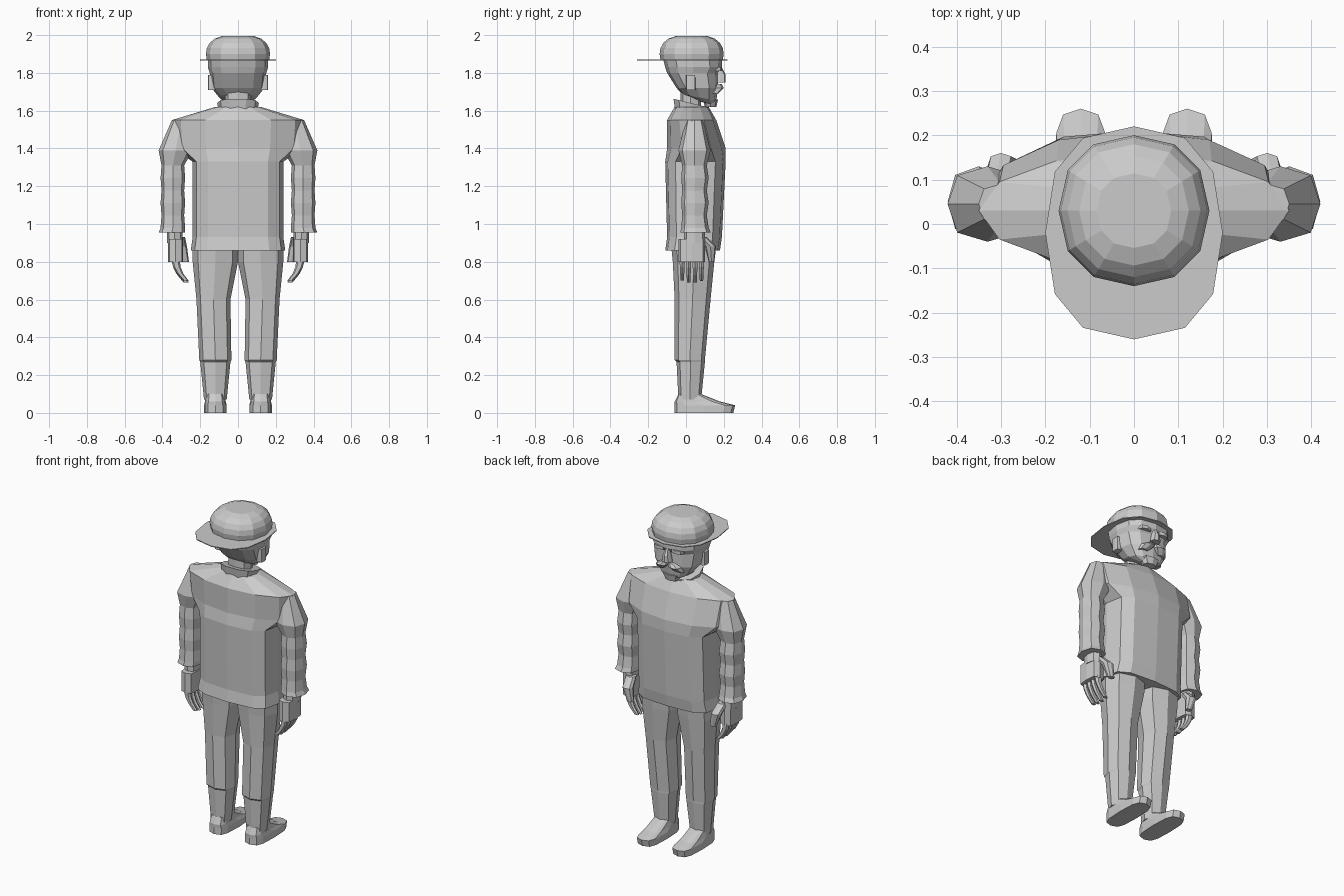
import bpy, bmesh, math

cube = bpy.data.objects.get("Cube")
if cube:
    bpy.data.objects.remove(cube)

grey = bpy.data.materials.new("plain grey")
grey.use_nodes = True
colour = (.6, .6, .6, 1)
grey.diffuse_color = colour
grey.node_tree.nodes["Principled BSDF"].inputs["Base Color"].default_value = colour


def power(value, exponent):
    return math.copysign(abs(value) ** exponent, value)


def section(height, width, back, front, centre=0, sides=8, boxy=.8, slope=0):
    """Rounded outline at a height; width is the half width, slope tilts it in y."""
    middle, depth = (back + front) / 2, (front - back) / 2
    points = []
    for i in range(sides):
        angle = math.tau * i / sides
        x = power(math.cos(angle), boxy) * width
        y = power(math.sin(angle), boxy) * depth
        points.append((centre + x, middle + y, height + slope * y))
    return points


def loft(name, sections, side=1):
    """Skin equal outlines into a closed solid; side=-1 mirrors it in x."""
    bm = bmesh.new()
    loops = [[bm.verts.new((x * side, y, z)) for x, y, z in outline] for outline in sections]
    for lower, upper in zip(loops, loops[1:]):
        for i in range(len(lower)):
            bm.faces.new((lower[i - 1], lower[i], upper[i], upper[i - 1]))
    bm.faces.new(loops[0])
    bm.faces.new(loops[-1])
    bmesh.ops.recalc_face_normals(bm, faces=bm.faces)
    mesh = bpy.data.meshes.new(name)
    bm.to_mesh(mesh)
    bm.free()
    mesh.materials.append(grey)
    bpy.context.collection.objects.link(bpy.data.objects.new(name, mesh))


# Jacket: boxy body, pointed shoulder yoke, sloping up to the neck
body = dict(sides=12, boxy=.6)
yoke = dict(sides=12, boxy=1)
loft("jacket", [
    section(height=.86, width=.25, back=-.11, front=.18, **body),
    section(height=.93, width=.24, back=-.1, front=.19, **body),
    section(height=1.33, width=.24, back=-.11, front=.21, **body),
    section(height=1.4, width=.34, back=-.1, front=.21, **yoke),
    section(height=1.55, width=.35, back=-.1, front=.16, **yoke),
    section(height=1.62, width=.12, back=-.06, front=.12, **yoke),
])

# Collar leaning forward, and the neck inside it
lean = dict(sides=10, slope=-.25)
loft("collar", [
    section(height=1.58, width=.1, back=-.06, front=.11, **lean),
    section(height=1.64, width=.11, back=-.07, front=.12, **lean),
    section(height=1.64, width=.08, back=-.04, front=.09, **lean),
])
loft("neck", [section(height=z, width=.07, back=-.03, front=.08) for z in (1.6, 1.75)])

# Head, from the jaw up to the hat line
skull = dict(sides=12)
loft("head", [
    section(height=1.64, width=.05, back=.07, front=.15, slope=-.2, **skull),
    section(height=1.67, width=.1, back=-.02, front=.16, slope=-.2, **skull),
    section(height=1.72, width=.14, back=-.05, front=.17, **skull),
    section(height=1.8, width=.15, back=-.1, front=.17, **skull),
    section(height=1.83, width=.16, back=-.11, front=.19, **skull),
    section(height=1.87, width=.16, back=-.12, front=.19, **skull),
])
loft("nose", [
    section(height=1.75, width=.03, back=.15, front=.21),
    section(height=1.79, width=.02, back=.15, front=.21),
    section(height=1.83, width=.01, back=.15, front=.19),
])
loft("chin", [
    section(height=1.62, width=.04, back=.1, front=.16),
    section(height=1.66, width=.06, back=.09, front=.17),
])

# Cap worn backwards: a rounded dome over a thin flat brim
dome = []
for step in range(-1, 5):
    angle = step * math.pi / 10
    radius = .17 * power(math.cos(angle), .6)
    height = 1.9 + .1 * math.sin(angle)
    dome.append(section(height, radius, .03 - radius, .03 + radius, sides=12, boxy=.9))
loft("cap_crown", dome)
loft("cap_brim", [section(height=z, width=.2, back=-.26, front=.22, sides=12)
                  for z in (1.865, 1.87)])

for side, word in ((1, "left"), (-1, "right")):
    # Ear, eyebrow and moustache half
    loft(word + "_ear", [section(height=z, width=.02, back=0, front=.05, centre=.14, boxy=.4)
                         for z in (1.71, 1.79)], side)
    loft(word + "_eyebrow", [section(height=z, width=.04, back=.12, front=.19, centre=.06)
                             for z in (1.81, 1.83)], side)
    loft(word + "_moustache", [
        section(height=1.69, width=.03, back=.12, front=.17, centre=.06),
        section(height=1.72, width=.04, back=.12, front=.2, centre=.04),
        section(height=1.74, width=.02, back=.12, front=.19, centre=.02),
    ], side)

    # Sleeve: shoulder cap, alternating folds, flared cuff
    sleeve = [
        section(height=1.55, width=.05, back=0, front=.09, centre=.3),
        section(height=1.39, width=.09, back=-.04, front=.13, centre=.33),
    ]
    for fold in range(6):
        swell = .01 * (fold % 2)
        sleeve.append(section(1.31 - .066 * fold, .06 + swell / 2, -.02 - swell / 2,
                              .11 + swell, centre=.345))
    sleeve.append(section(height=.955, width=.07, back=-.03, front=.13, centre=.35))
    loft(word + "_sleeve", sleeve, side)

    # Wrist and palm
    loft(word + "_wrist", [section(height=z, width=.04, back=-.01, front=.1, centre=.335)
                           for z in (.9, 1)], side)
    loft(word + "_palm", [section(height=z, width=.04, back=-.04, front=.1, centre=.33, boxy=.5)
                          for z in (.8, .92)], side)

    # Fingers curl inward toward their tips
    for i, finger in enumerate(("little", "ring", "middle", "index")):
        y = -.02 + .034 * i
        reach = .11 + .01 * math.sin(i)
        joints = []
        for joint in range(4):
            t = joint / 3
            thick = .016 - .006 * t
            joints.append(section(.81 - reach * t, thick * 1.4, y - thick, y + thick,
                                  centre=.33 - .055 * t * t, sides=6))
        loft(f"{word}_{finger}_finger", joints, side)
    loft(word + "_thumb", [
        section(height=.93, width=.03, back=.06, front=.11, centre=.31),
        section(height=.88, width=.03, back=.1, front=.16, centre=.3),
        section(height=.8, width=.02, back=.12, front=.15, centre=.28),
    ], side)

    # Trouser leg with a cuff seam below the knee
    loft(word + "_trouser_leg", [
        section(height=.9, width=.12, back=-.08, front=.16, centre=.12),
        section(height=.8, width=.12, back=-.07, front=.15, centre=.12),
        section(height=.6, width=.09, back=-.06, front=.13, centre=.13),
        section(height=.28, width=.085, back=-.06, front=.1, centre=.12),
        section(height=.27, width=.08, back=-.05, front=.1, centre=.12),
        section(height=.07, width=.06, back=-.04, front=.08, centre=.12),
    ], side)

    # Shoe: flat sole, low toe, raised ankle
    last = dict(centre=.12, sides=12, boxy=.6)
    loft(word + "_shoe", [
        section(height=0, width=.06, back=-.06, front=.25, **last),
        section(height=.04, width=.06, back=-.06, front=.26, **last),
        section(height=.06, width=.055, back=-.06, front=.18, **last),
        section(height=.1, width=.05, back=-.04, front=.08, **last),
    ], side)
